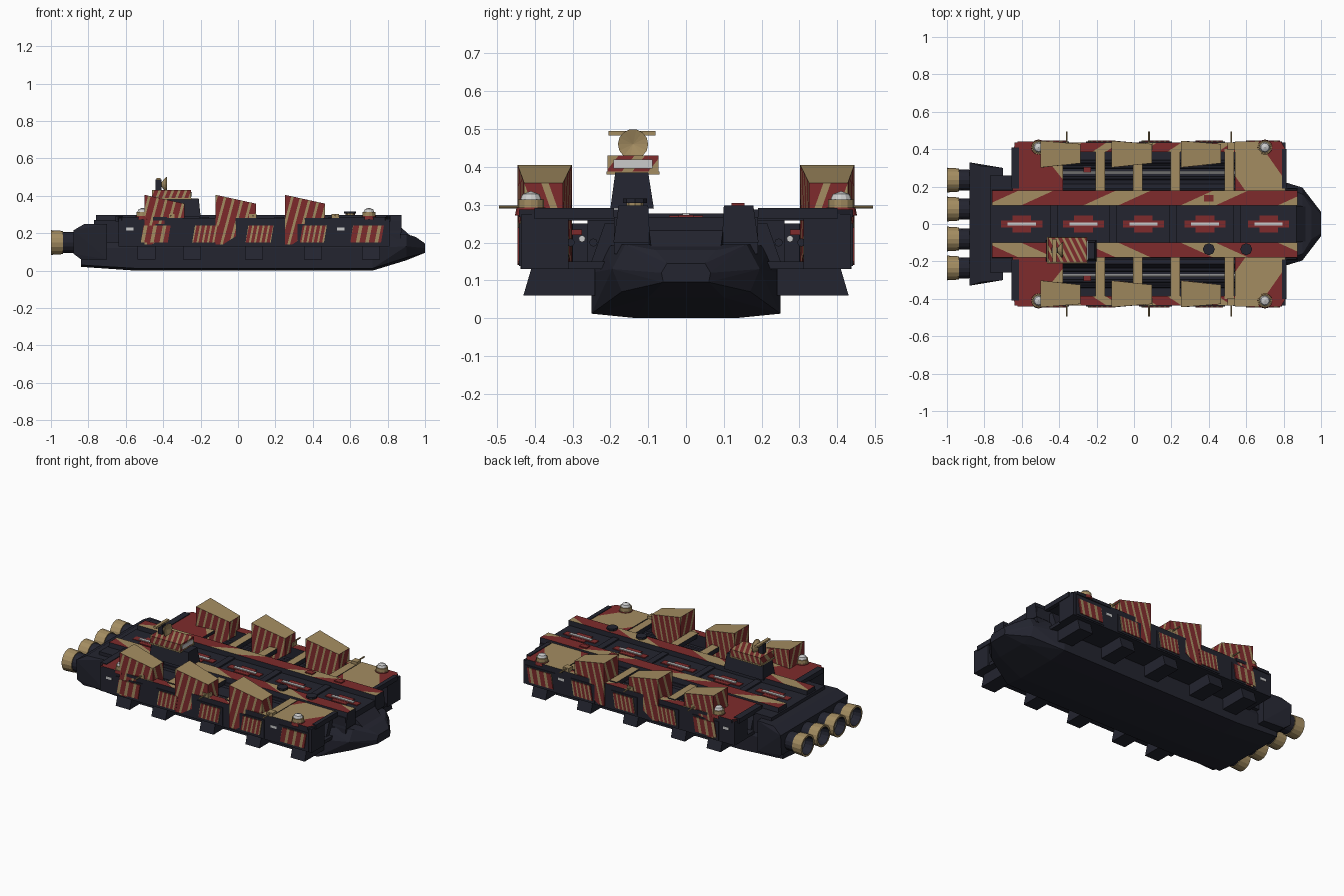
import bpy, bmesh, math
from mathutils import Vector

if "Cube" in bpy.data.objects:
    bpy.data.objects.remove(bpy.data.objects["Cube"])

PALETTE = [("dark_hull", (0.017, 0.018, 0.029)), ("deep_red", (0.21, 0.024, 0.025)),
           ("sand_tan", (0.37, 0.265, 0.12)), ("pale_grey", (0.6, 0.6, 0.6)),
           ("mid_grey", (0.17, 0.17, 0.19))]
DARK, RED, TAN, PALE, GREY = range(5)
MATS = []
for n, c in PALETTE:
    m = bpy.data.materials.new(n)
    m.diffuse_color = (*c, 1)
    m.use_nodes = True
    m.node_tree.nodes["Principled BSDF"].inputs["Base Color"].default_value = m.diffuse_color
    MATS.append(m)


def finish(bm, name):
    bmesh.ops.recalc_face_normals(bm, faces=bm.faces)
    me = bpy.data.meshes.new(name)
    for m in MATS:
        me.materials.append(m)
    bm.to_mesh(me)
    bm.free()
    ob = bpy.data.objects.new(name, me)
    bpy.context.collection.objects.link(ob)
    return ob


def solid(name, pts, mat=DARK, top=None):
    """Convex solid around points; optional colour for upward faces."""
    bm = bmesh.new()
    for p in pts:
        bm.verts.new(p)
    bmesh.ops.convex_hull(bm, input=bm.verts)
    bmesh.ops.delete(bm, geom=[v for v in bm.verts if not v.link_faces], context='VERTS')
    bmesh.ops.dissolve_limit(bm, angle_limit=0.01, verts=bm.verts, edges=bm.edges)
    bm.normal_update()
    for f in bm.faces:
        f.material_index = top if top is not None and f.normal.z > 0.7 else mat
    return finish(bm, name)


def box(name, x0, x1, y0, y1, z0, z1, mat=DARK, top=None):
    return solid(name, [(x, y, z) for x in (x0, x1) for y in (y0, y1) for z in (z0, z1)], mat, top)


def stripes(ob, direction, period, width, offset=0.0, base=RED, band=TAN, only=RED):
    """Cut faces of one colour with parallel planes and paint alternate bands."""
    d = Vector(direction)
    bm = bmesh.new()
    bm.from_mesh(ob.data)
    vals = [d.dot(v.co) for v in bm.verts]
    k0, k1 = (math.floor((f(vals) - offset) / period) for f in (min, max))
    for k in range(k0, k1 + 2):
        for t in (0, width):
            faces = [f for f in bm.faces if f.material_index == only]
            geom = faces + list({e for f in faces for e in f.edges}) + list({v for f in faces for v in f.verts})
            at = offset + (k + t) * period
            bmesh.ops.bisect_plane(bm, geom=geom, plane_co=d * (at / d.length_squared), plane_no=d)
    for f in bm.faces:
        if f.material_index == only:
            ph = ((d.dot(f.calc_center_median()) - offset) / period) % 1
            f.material_index = band if ph < width else base
    bm.to_mesh(ob.data)
    bm.free()


def lathe(name, prof, centre, axis, mats, seg=16):
    """Spin a (height, radius) profile round an axis; one colour per segment."""
    bm = bmesh.new()
    q = Vector(axis).to_track_quat('Z', 'Y')
    rings = [[bm.verts.new(Vector(centre) + q @ Vector((r * math.cos(a), r * math.sin(a), h)))
              for a in (2 * math.pi * i / seg for i in range(seg))] for h, r in prof]
    for j in range(len(prof) - 1):
        for i in range(seg):
            k = (i + 1) % seg
            f = bm.faces.new((rings[j][i], rings[j][k], rings[j + 1][k], rings[j + 1][i]))
            f.material_index = mats[min(j, len(mats) - 1)]
    bmesh.ops.remove_doubles(bm, verts=bm.verts, dist=1e-5)
    return finish(bm, name)


def rod(name, centre, axis, length, r, mat, seg=8):
    lathe(name, [(0, 0), (0, r), (length, r), (length, 0)], centre, axis, [mat], seg)


# Main hull with tapered nose: (x, [(half width, z)...])
sections = [(-0.84, [(.13, .02), (.25, .03), (.25, .12), (.22, .185)]),
            (-0.55, [(.13, 0), (.25, .012), (.25, .12), (.22, .19)]),
            (0.72, [(.13, 0), (.25, .012), (.25, .12), (.22, .19)]),
            (0.90, [(.10, .055), (.17, .07), (.195, .13), (.16, .195)]),
            (0.95, [(.08, .18)]),
            (1.0, [(.06, .095), (.065, .12), (.05, .145)])]
solid("main_hull", [(x, s * y, z) for x, ring in sections for y, z in ring for s in (1, -1)])

# Central spine and trench details
box("spine", -.76, .87, -.19, .19, .17, .268)
solid("spine_prow", [(x, s * y, z) for s in (1, -1) for x, y, z in
                     ((.85, .10, .25), (.89, .09, .2), (.94, .09, .17), (.85, .1, .17))])
for x in (-.6, -.27, .05, .38, .72):
    box("trench_cross_long", x - .11, x + .11, -.02, .02, .266, .273, RED)
    box("trench_cross_short", x - .05, x + .05, -.045, .045, .266, .272, RED)
    box("trench_light", x - .075, x + .075, -.009, .009, .27, .278, PALE)
for x in (-.43, -.11, .21, .55):
    box("trench_rib", x - .02, x + .02, -.1, .1, .26, .277)

# Engine block and stepped aft deck
solid("engine_block", [(x, s * y, z) for s in (1, -1) for x, y, z in
      ((-.88, .32, .09), (-.88, .33, .215), (-.82, .31, .25), (-.70, .30, .25),
       (-.70, .30, .06), (-.84, .31, .06))])
box("aft_deck", -.77, -.64, -.26, .26, .15, .27)
for y in (-.235, -.08, .08, .235):
    lathe("engine_nozzle", [(0, 0), (0, .055), (.055, .057), (.055, .062), (.12, .066), (.12, .054),
                            (.07, .046), (.07, 0)], (-.88, y, .15), (-1, 0, 0),
          [DARK, DARK, TAN, TAN, TAN, DARK, GREY])

for s in (1, -1):
    # Painted ridges beside the trench
    ridge = solid("spine_ridge", [(x, s * y, z) for x in (-.76, .875) for y, z in
                  ((.095, .2), (.10, .298), (.178, .298), (.192, .2))], DARK, RED)
    stripes(ridge, (1, -2.2 * s, 0), .52, .36, .55)
    # Side pod: floor, outer wall, inner rail and end frames
    box("pod_floor", -.64, .80, s * .2, s * .43, .13, .15)
    wall = box("pod_wall", -.64, .79, s * .385, s * .437, .13, .28, DARK, RED)
    stripes(wall, (1, -1.5 * s, 0), .2, .35)
    solid("pod_inner_rail", [(x, s * y, z) for x in (-.62, .78) for y, z in
          ((.18, .15), (.25, .15), (.215, .25), (.18, .25))])
    box("pod_wall_ledge", -.62, .78, s * .34, s * .39, .14, .21)
    for x in (-.64, .72):
        box("pod_end_frame", x, x + .09, s * .31, s * .435, .13, .275)
    # Fore and aft decks
    fore = solid("fore_deck", [(x, s * y, z) for z in (.268, .287) for x, y in
                 ((.54, .18), (.81, .18), (.81, .40), (.785, .442), (.54, .442))], DARK, RED)
    stripes(fore, (1, .7 * s, 0), .42, .6, .72)
    aft = solid("aft_side_deck", [(x, s * y, z) for z in (.268, .287) for x, y in
                ((-.65, .18), (-.38, .18), (-.38, .442), (-.62, .442), (-.65, .40))], DARK, RED)
    stripes(aft, (1, .8 * s, 0), .5, .25, -.19)
    box("aft_deck_edge", -.655, -.615, s * .19, s * .41, .262, .291)
    box("fore_deck_edge", .79, .815, s * .19, s * .40, .262, .291)
    # Cross beams and pipes over the open bay
    for x in (-.18, .02, .22, .51):
        box("cross_beam", x - .025, x + .025, s * .18, s * .40, .258, .286, DARK, TAN)
    rod("pale_pipe", (-.4, s * .275, .21), (1, 0, 0), .95, .009, PALE)
    for y, z in ((.305, .2), (.33, .22), (.245, .2)):
        rod("dark_pipe", (-.42, s * y, z), (1, 0, 0), .98, .011, DARK)
    box("bay_marker", -.27, -.23, s * .275, s * .305, .22, .235, RED)
    # Striped side panels with dark frames
    for i, (x0, x1) in enumerate(((-.52, -.36), (-.245, -.10), (.04, .19), (.33, .475), (.60, .78))):
        p = solid("side_panel", [(x, s * y, z) for y in (.43, .446) for x, z in
                  ((x0, .15), (x1 - .015, .15), (x1, .24), (x0 + .015, .24))], RED)
        stripes(p, (1, 0, -.2), .028 if i % 4 else .05, .38)
        box("panel_frame", x0 - .012, x1 + .012, s * .42, s * .441, .138, .25)
        # Bracket under the pod
        xc = (-.49, -.245, .085, .40, .71)[i]
        solid("pod_bracket", [(xc + a * .048, s * y, z) for a in (1, -1) for y, z in
              ((.24, .06), (.43, .06), (.405, .145), (.24, .15))])
    for x in (-.58, .55):
        box("wall_light", x - .02, x + .02, s * .43, s * .4385, .215, .23, PALE)
    # Big wedge launchers
    for x in (-.5, -.12, .25):
        w = solid("wedge_launcher", [(x, s * y, z) for y in (.302, .445) for z in (.14, .405)] +
                  [(x + .04, s * y, .14) for y in (.305, .443)] +
                  [(x + .215, s * y, z) for y in (.325, .428) for z in (.25, .358)], RED, TAN)
        stripes(w, (1, .7 * s, -.25), .045, .3)
    # Domed point turrets
    for x in (-.51, .70):
        lathe("point_turret", [(0, 0), (0, .042), (.02, .038), (.02, .034), (.042, .034),
                               (.042, .028), (.056, .022), (.064, 0)], (x, s * .41, .272),
              (0, 0, 1), [RED, RED, TAN, TAN, TAN, PALE, PALE], 12)
    # Thin side guns
    for x in (-.36, .08, .52):
        rod("side_gun_barrel", (x, s * .40, .294), (0, s, 0), .095, .0045, TAN)
        box("side_gun_mount", x - .02, x + .02, s * .395, s * .435, .28, .303, TAN)

# Command tower
solid("command_tower", [(x, y, z) for x, y0, y1, z in
      ((-.47, -.2, -.085, .29), (-.20, -.2, -.085, .29), (-.46, -.187, -.1, .385), (-.21, -.187, -.1, .385))
      for y in (y0, y1)])
bridge = box("bridge", -.46, -.25, -.207, -.073, .385, .43, RED)
stripes(bridge, (1, .5, -.4), .035, .4)
box("bridge_rim", -.465, -.248, -.21, -.07, .38, .388, TAN)
box("bridge_window", -.252, -.246, -.192, -.088, .396, .42, PALE)
box("radar_mast", -.44, -.41, -.155, -.125, .43, .487)
box("radar_bar", -.435, -.415, -.205, -.08, .483, .495, TAN)
lathe("radar_dish", [(0, 0), (0, .012), (.025, .04), (.03, .04), (.018, 0)], (-.41, -.14, .46),
      (1, 0, 0), [TAN], 14)

# Small deck sensors
for x in (.40, .60):
    rod("deck_sensor_base", (x, -.135, .295), (0, 0, 1), .012, .022, TAN)
    rod("deck_sensor", (x, -.135, .305), (0, 0, 1), .012, .032, DARK)
for x in (.40, .60):
    box("deck_hatch", x - .025, x + .025, .12, .155, .296, .304, RED)
